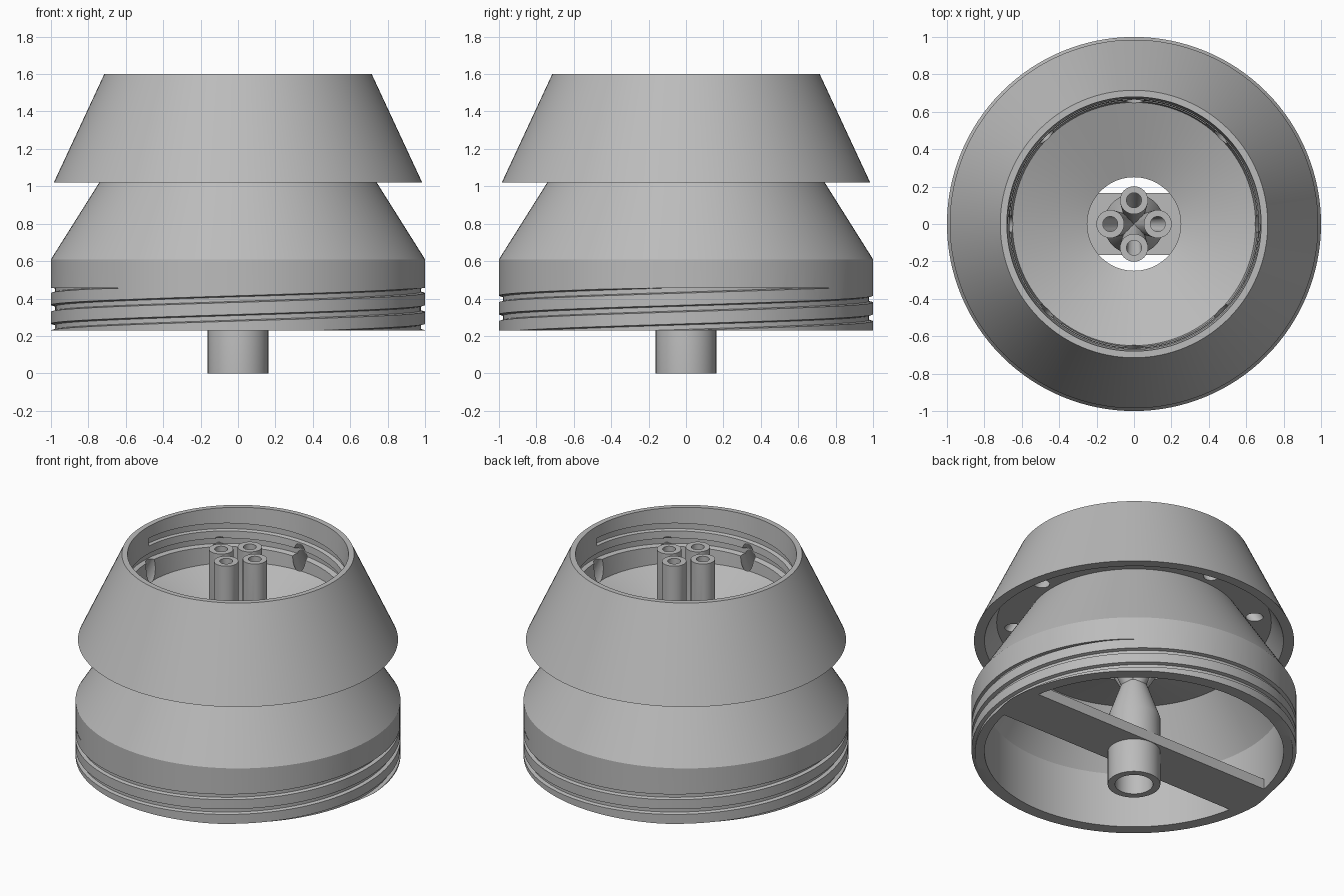
import bpy, bmesh, math
from mathutils import Vector

cube = bpy.data.objects.get("Cube")
if cube:
    bpy.data.objects.remove(cube, do_unlink=True)

grey = bpy.data.materials.new("plain_grey")
grey.use_nodes = True
grey.diffuse_color = (0.5, 0.5, 0.5, 1)
grey.node_tree.nodes["Principled BSDF"].inputs["Base Color"].default_value = (0.5, 0.5, 0.5, 1)


def finish(name, bm):
    bmesh.ops.recalc_face_normals(bm, faces=bm.faces)
    mesh = bpy.data.meshes.new(name)
    bm.to_mesh(mesh)
    bm.free()
    mesh.materials.append(grey)
    obj = bpy.data.objects.new(name, mesh)
    bpy.context.collection.objects.link(obj)
    return obj


def loft(name, rings, loop):
    """Skin equal-sized rings of points; loop joins last to first, else caps."""
    bm = bmesh.new()
    rows = [[bm.verts.new(p) for p in ring] for ring in rings]
    count = len(rows[0])
    pairs = list(zip(rows, rows[1:]))
    if loop:
        pairs.append((rows[-1], rows[0]))
    else:
        bm.faces.new(rows[0])
        bm.faces.new(rows[-1])
    for a, b in pairs:
        for i in range(count):
            j = (i + 1) % count
            bm.faces.new((a[i], a[j], b[j], b[i]))
    return finish(name, bm)


def lathe(name, profile, segments, direction=0):
    """Turn a closed profile of (radius, height, sideways offset)."""
    rings = []
    for r, z, *off in profile:
        d = off[0] if off else 0
        cx, cy = d * math.cos(direction), d * math.sin(direction)
        rings.append([(cx + r * math.cos(t), cy + r * math.sin(t), z)
                      for t in (math.tau * i / segments for i in range(segments))])
    return loft(name, rings, True)


def helix_cutter(section, z_start, z_end, end_angle, top, pitch=0.2):
    """Sweep a thread groove section up a helix, flattened at height top."""
    steps = int((z_end - z_start) / pitch * 96)
    rings = []
    for i in range(steps + 1):
        z = z_start + (z_end - z_start) * i / steps
        t = end_angle + (z - z_end) / pitch * math.tau
        rings.append([(r * math.cos(t), r * math.sin(t), min(z + h, top)) for r, h in section])
    return loft("groove_cutter", rings, False)


def rod_cutter(start, end, radius):
    axis = Vector(end) - Vector(start)
    bm = bmesh.new()
    bmesh.ops.create_cone(bm, cap_ends=True, segments=32, radius1=radius,
                          radius2=radius, depth=axis.length)
    bm.transform(axis.to_track_quat('Z', 'Y').to_matrix().to_4x4())
    bmesh.ops.translate(bm, verts=bm.verts, vec=(Vector(start) + Vector(end)) / 2)
    return finish("hole_cutter", bm)


def cut(obj, cutters):
    bpy.context.view_layer.objects.active = obj
    for cutter in cutters:
        cutter.hide_render = True
        mod = obj.modifiers.new("cut", 'BOOLEAN')
        mod.operation = 'DIFFERENCE'
        mod.solver = 'EXACT'
        mod.object = cutter
        bpy.ops.object.modifier_apply(modifier=mod.name)
        bpy.data.objects.remove(cutter, do_unlink=True)


# Main shell: threaded skirt, lower cone, flared upper collar and funnel floor
body = lathe("main_shell", [
    (1, 0.23), (1, 0.61), (0.66, 1.15), (0.845, 1.15), (0.92, 1.02), (0.985, 1.02),
    (0.715, 1.6), (0.68, 1.6), (0.65, 1.24), (0.25, 1.08), (0.25, 0.87),
    (0.69, 0.95), (0.92, 0.6), (0.92, 0.23)], 128)

# Two-start grooves outside the skirt and inside the collar
outer_groove = [(1.03, 0.026), (0.978, 0.012), (0.978, -0.012), (1.03, -0.026)]
inner_groove = [(0.63, 0.035), (0.69, 0.02), (0.69, -0.02), (0.63, -0.035)]
cutters = []
for start in (0, math.pi):
    cutters.append(helix_cutter(outer_groove, 0.19, 0.475, start + math.radians(50), 0.457))
    cutters.append(helix_cutter(inner_groove, 1.33, 1.5, start, 2))

# Slanted drain holes through the collar
for k in range(8):
    c, s = math.cos(k * math.pi / 4), math.sin(k * math.pi / 4)
    cutters.append(rod_cutter((0.795 * c, 0.795 * s, 1.05), (0.575 * c, 0.575 * s, 1.49), 0.048))
cut(body, cutters)

# Inlet pipe narrowing to a throat
pipe = lathe("inlet_pipe", [(0.162, 0), (0.162, 0.466), (0.08, 0.7), (0.05, 0.7),
                            (0.117, 0.44), (0.117, 0)], 48)

# Support bar across the skirt, opened for the pipe
bm = bmesh.new()
bmesh.ops.create_cube(bm, size=1)
bmesh.ops.scale(bm, verts=bm.verts, vec=(1.85, 0.33, 0.07))
bmesh.ops.translate(bm, verts=bm.verts, vec=(0, 0, 0.265))
bar = finish("support_bar", bm)
cut(bar, [rod_cutter((0, 0, 0), (0, 0, 0.6), 0.14)])

# Four outlet tubes branching from the throat
parts = [body, pipe, bar]
for k in range(4):
    parts.append(lathe("outlet_tube", [
        (0.05, 0.68, 0.03), (0.075, 0.87, 0.127), (0.075, 1.6, 0.127),
        (0.04, 1.6, 0.127), (0.04, 0.87, 0.127), (0.03, 0.68, 0.03)], 32, k * math.pi / 2))

bpy.ops.object.select_all(action='DESELECT')
for part in parts:
    part.select_set(True)
bpy.context.view_layer.objects.active = body
bpy.ops.object.shade_smooth_by_angle(angle=math.radians(20))
